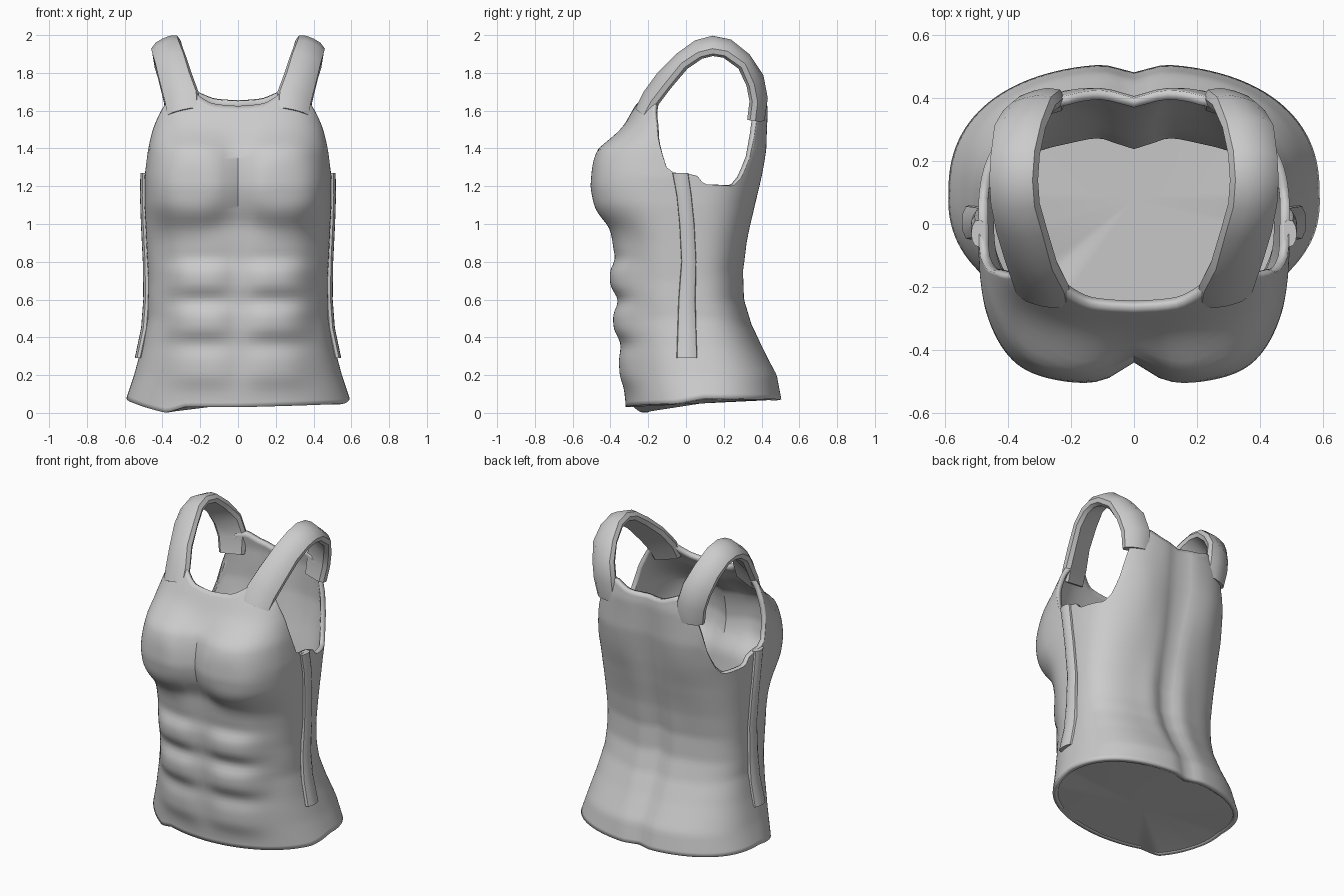
import bpy, bmesh, math
from mathutils import Vector

if "Cube" in bpy.data.objects:
    bpy.data.objects.remove(bpy.data.objects["Cube"])

grey = bpy.data.materials.new("plain grey")
grey.diffuse_color = (0.6, 0.6, 0.6, 1)
grey.use_nodes = True
grey.node_tree.nodes["Principled BSDF"].inputs["Base Color"].default_value = grey.diffuse_color


def curve(points, t):
    """Interpolate a list of (position, value) pairs."""
    if t <= points[0][0]:
        return points[0][1]
    for (a, va), (b, vb) in zip(points, points[1:]):
        if t <= b:
            k = (t - a) / (b - a)
            return va + (vb - va) * k
    return points[-1][1]


def finish(name, bm, angle=40):
    bmesh.ops.remove_doubles(bm, verts=bm.verts, dist=0.0005)
    bmesh.ops.recalc_face_normals(bm, faces=bm.faces)
    mesh = bpy.data.meshes.new(name)
    bm.to_mesh(mesh)
    bm.free()
    mesh.materials.append(grey)
    ob = bpy.data.objects.new(name, mesh)
    bpy.context.collection.objects.link(ob)
    bpy.ops.object.select_all(action='DESELECT')
    ob.select_set(True)
    bpy.context.view_layer.objects.active = ob
    bpy.ops.object.shade_smooth_by_angle(angle=math.radians(angle))
    return ob


# Torso profiles by height: half width, front depth, back depth, widest line
WIDTH = [(.05, .60), (.2, .55), (.35, .51), (.5, .48), (.7, .475), (.9, .485),
         (1.1, .495), (1.25, .495), (1.4, .48), (1.5, .465), (1.6, .44), (1.7, .40)]
FRONT = [(.05, -.32), (.2, -.335), (.5, -.35), (.8, -.365), (1.0, -.385), (1.2, -.41),
         (1.4, -.40), (1.5, -.34), (1.6, -.285), (1.7, -.22)]
BACK = [(.07, .51), (.2, .485), (.35, .40), (.47, .34), (.6, .30), (.75, .295), (.9, .32),
        (1.05, .355), (1.2, .385), (1.4, .42), (1.6, .435), (1.72, .42)]
MIDDLE = [(.05, .10), (.6, .03), (1.2, .0), (1.7, .04)]
# Squareness of the section: 1 is an ellipse, lower is boxier
FRONT_POWER = [(.05, .95), (.3, .86), (.6, .74), (.9, .72), (1.1, .62), (1.7, .62)]
BACK_POWER = [(.05, .86), (.4, .78), (.7, .74), (1.1, .72), (1.4, .6)]
# Upper edge by angle from the front centre: neckline, armhole, back neckline
TOP = [(0, 1.625), (10, 1.64), (24, 1.70), (45, 1.70), (54, 1.68), (61, 1.61), (70, 1.53),
       (80, 1.40), (85, 1.275), (92, 1.265), (97, 1.21), (122, 1.201), (130, 1.25),
       (136, 1.38), (140, 1.57), (146, 1.69), (160, 1.70), (172, 1.665), (180, 1.655)]
# Hem height all the way round, dipping at the left front
BOTTOM = [(0, .03), (70, .05), (90, .08), (180, .07), (270, .08), (295, .05), (322, .0),
          (333, .03), (360, .03)]
SPLIT = 1.2
# Stomach muscles: centre height, half height, bulge
ABS = [(.90, .08, .018), (.71, .09, .05), (.48, .09, .045), (.24, .10, .025)]


def bump(d, size, power=4):
    return math.exp(-abs(d / size) ** power)


def surface(deg, z):
    """Point on the torso at an angle (0 front, 90 side, 180 back) and height."""
    a = math.radians(deg)
    s, c = math.sin(a), math.cos(a)
    w, mid = curve(WIDTH, z), curve(MIDDLE, z)
    p = curve(FRONT_POWER if c >= 0 else BACK_POWER, z)
    x = w * math.copysign(abs(s) ** p, s)
    ax = abs(x)
    if c >= 0:
        y = mid + (curve(FRONT, z) - mid) * abs(c) ** p
        # oval chest plates with a crisp lower edge
        dz = z - 1.2
        r = (abs(ax - .25) / .24) ** 2.4 + (abs(dz) / (.21 if dz < 0 else .26)) ** 2.4
        y -= .1 * math.exp(-r ** 1.8) * min(1, abs(c) / .35)
        # rounded stomach blocks either side of the centre groove
        for zc, h, amount in ABS:
            r = (abs(ax - .2) / .17) ** 3 + (abs(z - zc) / h) ** 3
            y -= amount * math.exp(-r)
        # hollow under the ribs at the outer waist
        y += .015 * bump(ax - .42, .06, 2) * bump(z - .7, .3) * min(1, abs(c) / .35)
    else:
        y = mid + (curve(BACK, z) - mid) * abs(c) ** p
        # spine groove, shoulder blades and loin muscles
        y -= .028 * bump(x, .06, 2)
        y += .015 * bump(ax - .23, .13, 2) * bump(z - 1.3, .2, 2)
        y += .01 * bump(ax - .12, .07, 2) * bump(z - .6, .3)
    return Vector((x, y, z))


# Torso shell
COLS, LOW, HIGH = 120, 48, 18
bm = bmesh.new()
grid = []
for i in range(COLS):
    deg = 360 * i / COLS
    z0, z1 = curve(BOTTOM, deg), curve(TOP, min(deg, 360 - deg))
    heights = [z0 + (SPLIT - z0) * j / LOW for j in range(LOW)]
    heights += [SPLIT + (z1 - SPLIT) * j / HIGH for j in range(HIGH + 1)]
    grid.append([bm.verts.new(surface(deg, z)) for z in heights])
for i in range(COLS):
    a, b = grid[i], grid[(i + 1) % COLS]
    for j in range(LOW + HIGH):
        bm.faces.new((a[j], b[j], b[j + 1], a[j + 1]))
torso = finish("torso_shell", bm, 50)
solid = torso.modifiers.new("wall", 'SOLIDIFY')
solid.thickness = 0.03
solid.offset = -1

# Closed base
bm = bmesh.new()
rim = []
for i in range(COLS):
    deg = 360 * i / COLS
    rim.append(bm.verts.new(surface(deg, curve(BOTTOM, deg))))
centre = bm.verts.new((0, .08, .05))
for i in range(COLS):
    bm.faces.new((rim[i], rim[(i + 1) % COLS], centre))
finish("base", bm)


def ribbon(name, path, sides, normals, widths, thick, side):
    """Sweep a rounded flat section along a path, mirrored by side."""
    bm = bmesh.new()
    section = [(-1, -.4), (-.93, .4), (-.5, .9), (0, 1), (.5, .9), (.93, .4),
               (1, -.4), (.8, -1), (-.8, -1)]
    rings = []
    for p, s, n, w in zip(path, sides, normals, widths):
        ring = []
        for u, v in section:
            q = p + s * (u * w / 2) + n * (v * thick / 2)
            ring.append(bm.verts.new((q.x * side, q.y, q.z)))
        rings.append(ring)
    m = len(section)
    for a, b in zip(rings, rings[1:]):
        for k in range(m):
            bm.faces.new((a[k], a[(k + 1) % m], b[(k + 1) % m], b[k]))
    bm.faces.new(rings[0])
    bm.faces.new(rings[-1])
    return finish(name, bm, 45)


# Shoulder strap centre line, ends sunk into the shell: x, y, z, width, droop
STRAP = [(.29, -.23, 1.59, .18, -.1), (.30, -.19, 1.67, .19, -.15),
         (.33, -.12, 1.765, .18, -.3), (.36, -.02, 1.87, .17, -.45),
         (.38, .065, 1.93, .165, -.5), (.385, .14, 1.95, .165, -.5),
         (.38, .22, 1.935, .165, -.5), (.365, .31, 1.865, .17, -.45),
         (.335, .37, 1.765, .18, -.3), (.31, .39, 1.66, .18, -.15),
         (.30, .375, 1.55, .16, -.1)]
path = [Vector(p[:3]) for p in STRAP]
sides, normals = [], []
for i, p in enumerate(STRAP):
    t = (path[min(i + 1, len(path) - 1)] - path[max(i - 1, 0)]).normalized()
    s = Vector((1, .3 if i < 3 else -.3 if i > 7 else 0, p[4]))
    s = (s - t * s.dot(t)).normalized()
    sides.append(s)
    normals.append(s.cross(t).normalized())
widths = [p[3] for p in STRAP]
for side, label in ((1, "right"), (-1, "left")):
    ribbon(f"shoulder_strap_{label}", path, sides, normals, widths, .07, side)

# Side closing strips running down from the armholes
edge = [(.29, .005), (.45, .005), (.6, .005), (.8, .015), (1.0, .005), (1.15, -.01), (1.27, -.03)]
strip = []
for z, y in edge:
    best = min((surface(60 + k, z) for k in range(61)), key=lambda q: abs(q.y - y))
    strip.append(Vector((best.x + .004, y, z)))
count = len(strip)
for side, label in ((1, "right"), (-1, "left")):
    ribbon(f"side_strip_{label}", strip, [Vector((0, 1, 0))] * count,
           [Vector((1, 0, 0))] * count, [.11, .10, .09, .08, .08, .08, .085], .04, side)
